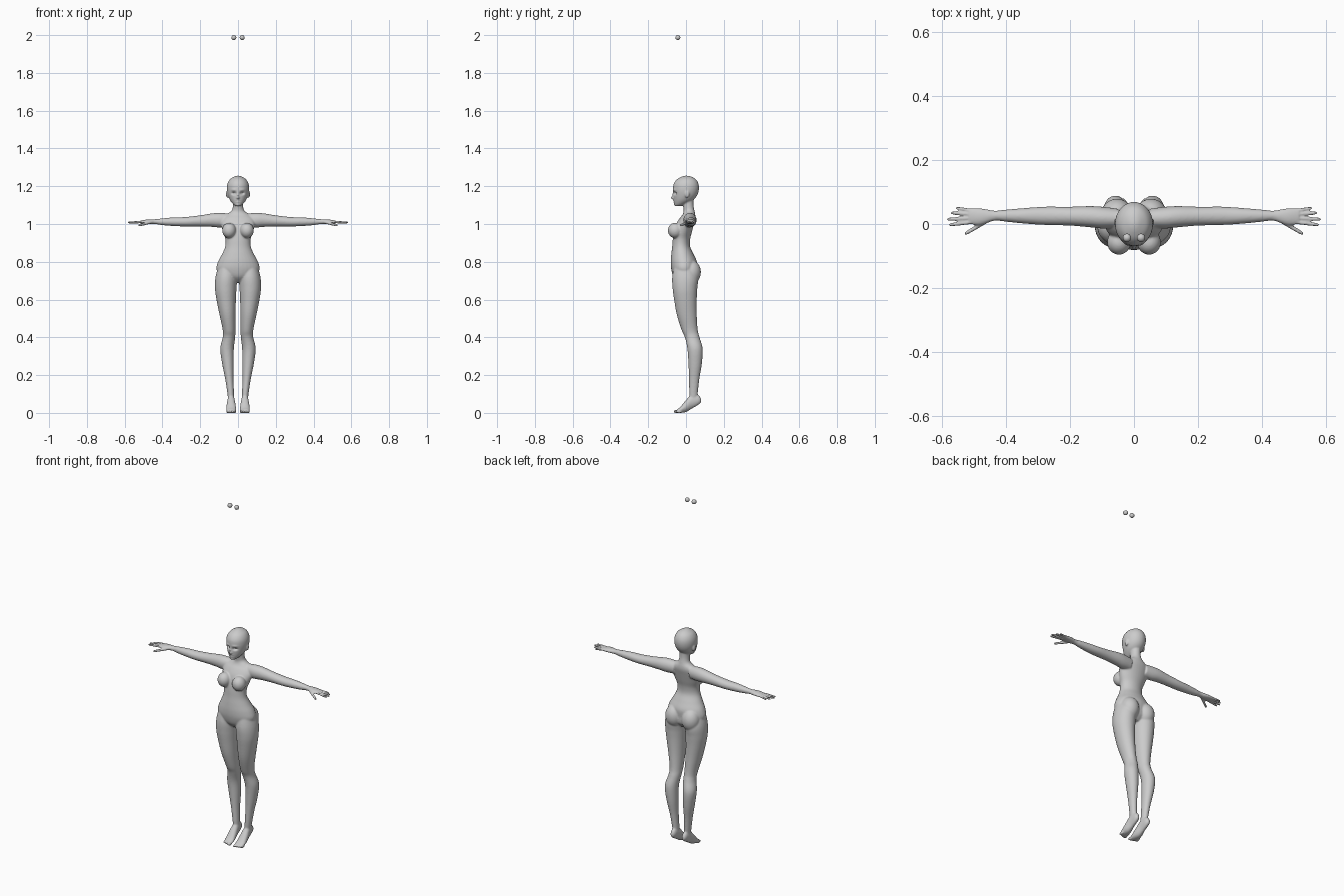
import bpy, bmesh, math
from mathutils import Matrix, Vector

ORDER = {'x': (0, 1, 2), 'y': (1, 0, 2), 'z': (1, 2, 0)}
bm = bmesh.new()


def spline(rows, steps=5):
    """Catmull-Rom through the section rows."""
    p = [rows[0]] + rows + [rows[-1]]
    out = []
    for i in range(1, len(p) - 2):
        for s in range(steps):
            t = s / steps
            out.append([0.5 * (2 * b + (c - a) * t + (2 * a - 5 * b + 4 * c - d) * t * t
                               + (3 * b - a - 3 * c + d) * t ** 3)
                        for a, b, c, d in zip(p[i - 1], p[i], p[i + 1], p[i + 2])])
    return out + [rows[-1]]


def loft(axis, rows, sides=(1, -1), n=32):
    """Closed skin over ellipses: row = position, min a, max a, min b, max b."""
    for sx in sides:
        rings = []
        for t, a0, a1, b0, b1 in spline(rows):
            ring = []
            for k in range(n):
                w = 2 * math.pi * k / n
                v = (t, (a0 + a1) / 2 + (a1 - a0) / 2 * math.cos(w),
                     (b0 + b1) / 2 + (b1 - b0) / 2 * math.sin(w))
                x, y, z = (v[i] for i in ORDER[axis])
                ring.append(bm.verts.new((x * sx, y, z)))
            rings.append(ring)
        faces = [bm.faces.new(rings[0]), bm.faces.new(rings[-1])]
        for r, q in zip(rings, rings[1:]):
            for k in range(n):
                j = (k + 1) % n
                faces.append(bm.faces.new((r[k], r[j], q[j], q[k])))
        bmesh.ops.recalc_face_normals(bm, faces=faces)


def blob(c, r):
    """Mirrored pair of ellipsoids."""
    for sx in (1, -1):
        m = Matrix.Translation((c[0] * sx, c[1], c[2])) @ Matrix.Diagonal((*r, 1))
        bmesh.ops.create_uvsphere(bm, u_segments=28, v_segments=18, radius=1, matrix=m)


def centred(rows):
    return [(z, -h, h, a, b) for z, h, a, b in rows]


# torso and neck
loft('z', centred([
    (.69, .03, -.035, .03), (.72, .09, -.065, .055), (.76, .114, -.078, .058),
    (.80, .106, -.081, .058), (.84, .085, -.078, .04), (.88, .068, -.073, .022),
    (.92, .067, -.07, .022), (.96, .08, -.064, .032), (1.0, .09, -.052, .042),
    (1.03, .084, -.034, .049), (1.05, .062, -.018, .049), (1.07, .034, -.012, .045),
    (1.10, .027, -.016, .04), (1.15, .027, -.016, .04)]), (1,))

# head
loft('z', centred([
    (1.094, .012, -.058, -.03), (1.105, .026, -.062, 0), (1.125, .042, -.065, .036),
    (1.15, .053, -.067, .058), (1.18, .059, -.069, .068), (1.21, .057, -.066, .067),
    (1.235, .044, -.05, .054), (1.25, .022, -.025, .032), (1.256, .006, -.004, .008)]), (1,))
blob((.056, .006, 1.158), (.008, .012, .02))

# breasts and buttocks
blob((.047, -.057, .966), (.037, .039, .041))
blob((.053, .027, .745), (.051, .052, .064))

# legs
loft('z', [
    (.79, .02, .1, -.06, .04), (.72, .006, .119, -.073, .064), (.66, .008, .122, -.071, .06),
    (.60, .011, .114, -.063, .057), (.52, .013, .098, -.049, .057), (.44, .014, .081, -.024, .062),
    (.40, .015, .081, -.006, .072), (.34, .022, .094, .007, .088), (.26, .023, .084, .013, .084),
    (.18, .024, .068, .016, .071), (.10, .021, .056, .017, .062), (.05, .022, .05, .02, .06)])

# feet, heels raised
loft('y', [
    (.08, .03, .044, .055, .075), (.065, .021, .052, .042, .095), (.03, .017, .056, .022, .098),
    (0, .012, .061, .005, .068), (-.03, .009, .062, 0, .032), (-.045, .011, .059, 0, .02)])
for i in range(5):
    blob((.016 + .0102 * i, -.05 + .0035 * i, .0075), (.0065 - .0005 * i, .016, .0085))

# arms and palms
loft('x', [
    (.05, -.012, .048, .985, 1.056), (.10, -.014, .054, .982, 1.059), (.14, -.01, .056, .985, 1.056),
    (.20, -.005, .054, .987, 1.046), (.28, -.003, .054, .987, 1.037), (.34, .001, .05, .989, 1.035),
    (.40, .007, .045, .994, 1.030), (.435, .01, .042, .999, 1.026), (.48, -.003, .049, 1.0, 1.024),
    (.515, 0, .049, 1.003, 1.018)])

# fingers and thumbs: base x, base y, tip x, tip y, tip z, radius
for x0, y0, x1, y1, z1, r in (
        (.505, .006, .578, -.003, 1.008, .006), (.505, .018, .584, .015, 1.008, .006),
        (.505, .030, .572, .035, 1.007, .006), (.505, .042, .556, .050, 1.006, .0055),
        (.455, .012, .528, -.031, .992, .0075)):
    rows = []
    for t, k in ((0, 1), (.35, 1), (.7, .95), (.93, .8), (1, .4)):
        y, z, q = y0 + (y1 - y0) * t, 1.011 + (z1 - 1.011) * t, r * k
        rows.append((x0 + (x1 - x0) * t, y - q, y + q, z - q, z + q))
    loft('x', rows, n=14)

# fuse all parts into one skin
mesh = bpy.data.meshes.new("body")
bm.to_mesh(mesh)
bm.free()
body = bpy.data.objects.new("body", mesh)
bpy.context.collection.objects.link(body)
bpy.context.view_layer.objects.active = body
body.select_set(True)
mod = body.modifiers.new("fuse", 'REMESH')
mod.mode = 'VOXEL'
mod.voxel_size = .0036
bpy.ops.object.modifier_apply(modifier=mod.name)

# soften the joins, keeping hands and toes crisp
soft = body.vertex_groups.new(name="soft")
soft.add([v.index for v in body.data.vertices if abs(v.co.x) < .45 and v.co.z > .025], 1, 'REPLACE')
for name, group, count in (("soften_all", "", 2), ("soften_body", "soft", 10)):
    mod = body.modifiers.new(name, 'SMOOTH')
    mod.factor, mod.iterations, mod.vertex_group = .5, count, group
    bpy.ops.object.modifier_apply(modifier=mod.name)

# face relief: x, z, width, height, depth (negative is outward)
FACE = [(.022, 1.163, .011, .007, .014), (.024, 1.181, .014, .005, -.003),
        (0, 1.138, .007, .007, -.014), (0, 1.152, .005, .012, -.006),
        (0, 1.124, .010, .003, -.005), (0, 1.1205, .012, .0018, .003),
        (0, 1.116, .009, .003, -.004), (0, 1.101, .012, .006, -.003)]
for v in body.data.vertices:
    if v.co.z > 1.085 and v.co.y < -.02:
        x, z = abs(v.co.x), v.co.z
        v.co.y += sum(d * math.exp(-((x - cx) / w) ** 2 - ((z - cz) / h) ** 2)
                      for cx, cz, w, h, d in FACE)
bpy.ops.object.shade_smooth()

# loose eyeballs above the head
for side, sx in (("left", 1), ("right", -1)):
    bpy.ops.mesh.primitive_uv_sphere_add(segments=24, ring_count=16, radius=.013,
                                         location=(.022 * sx, -.043, 1.987))
    bpy.context.object.name = side + "_eye"
    bpy.ops.object.shade_smooth()
